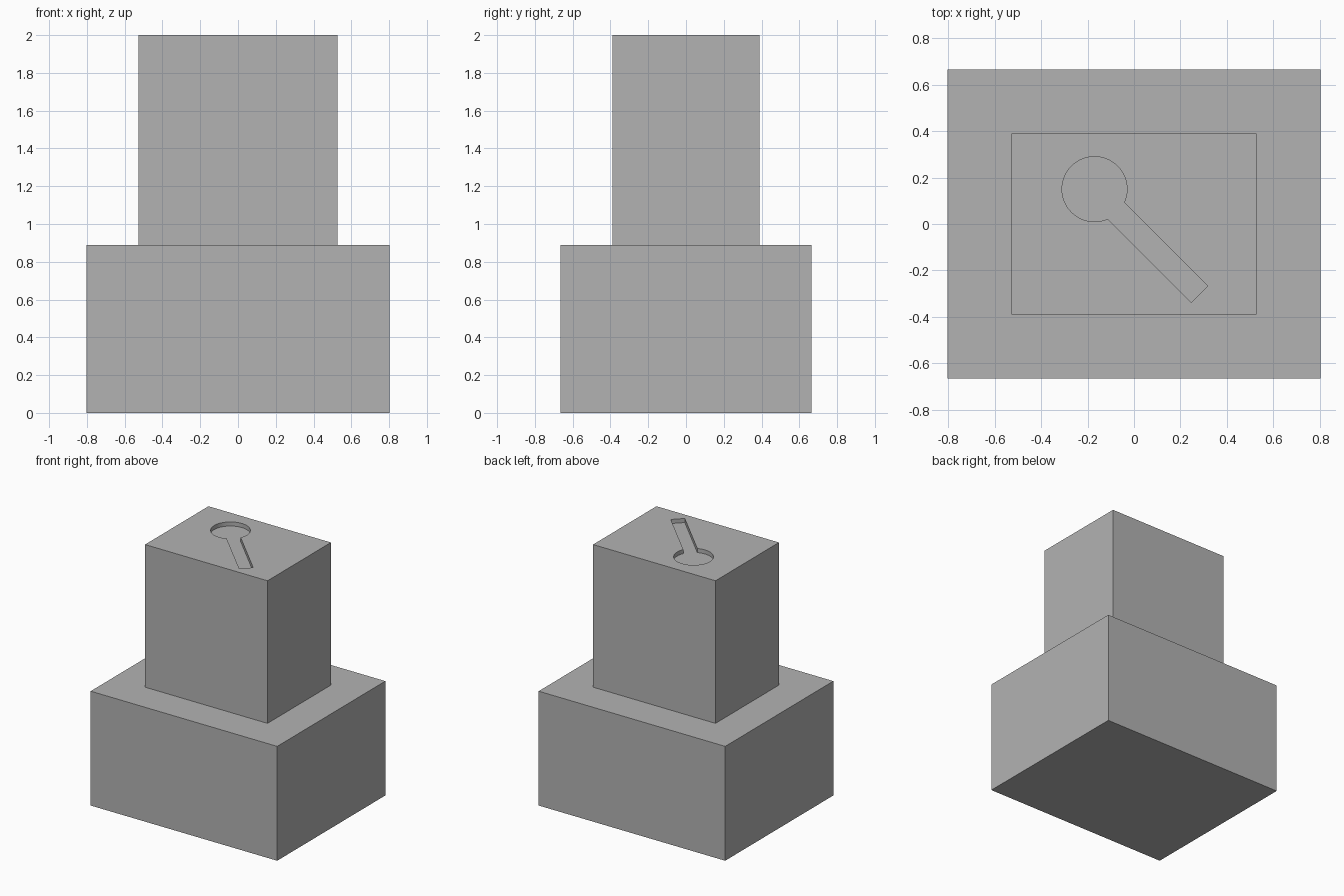
import bpy, bmesh, math
from mathutils import Vector

if "Cube" in bpy.data.objects:
    bpy.data.objects.remove(bpy.data.objects["Cube"])

grey = bpy.data.materials.new("plain grey")
grey.diffuse_color = (0.45, 0.45, 0.45, 1)
grey.use_nodes = True
grey.node_tree.nodes["Principled BSDF"].inputs["Base Color"].default_value = grey.diffuse_color


def finish(name, bm):
    bmesh.ops.recalc_face_normals(bm, faces=bm.faces)
    mesh = bpy.data.meshes.new(name)
    bm.to_mesh(mesh)
    bm.free()
    mesh.materials.append(grey)
    obj = bpy.data.objects.new(name, mesh)
    bpy.context.collection.objects.link(obj)
    return obj


def prism(name, outline, z0, z1):
    bm = bmesh.new()
    face = bm.faces.new([bm.verts.new((x, y, z0)) for x, y in outline])
    top = bmesh.ops.extrude_face_region(bm, geom=[face], use_keep_orig=True)
    verts = [g for g in top["geom"] if isinstance(g, bmesh.types.BMVert)]
    bmesh.ops.translate(bm, verts=verts, vec=(0, 0, z1 - z0))
    return finish(name, bm)


def rectangle(hx, hy):
    return [(-hx, -hy), (hx, -hy), (hx, hy), (-hx, hy)]


# Wide base block and narrower upper block
prism("base_block", rectangle(0.803, 0.665), 0, 0.89)
upper = prism("upper_block", rectangle(0.527, 0.39), 0.89, 2.0)

# Keyhole outline: round head with a straight diagonal slot
centre, radius, half_width, reach = Vector((-0.17, 0.15)), 0.14, 0.05, 0.64
along = Vector((1, -1)).normalized()
across = Vector((1, 1)).normalized()
gap = math.asin(half_width / radius)
steps = 56
outline = []
for i in range(steps + 1):
    a = gap + (2 * math.pi - 2 * gap) * i / steps
    outline.append(centre + along * radius * math.cos(a) + across * radius * math.sin(a))
outline.append(centre + along * reach - across * half_width)
outline.append(centre + along * reach + across * half_width)

# Shallow keyhole recess in the top face
cutter = prism("keyhole_cutter", outline, 1.968, 2.1)
cutter.hide_render = True
mod = upper.modifiers.new("keyhole", 'BOOLEAN')
mod.operation = 'DIFFERENCE'
mod.solver = 'EXACT'
mod.object = cutter
bpy.context.view_layer.objects.active = upper
upper.select_set(True)
bpy.ops.object.modifier_apply(modifier=mod.name)
bpy.data.objects.remove(cutter)
bpy.ops.object.shade_smooth_by_angle(angle=math.radians(30))
